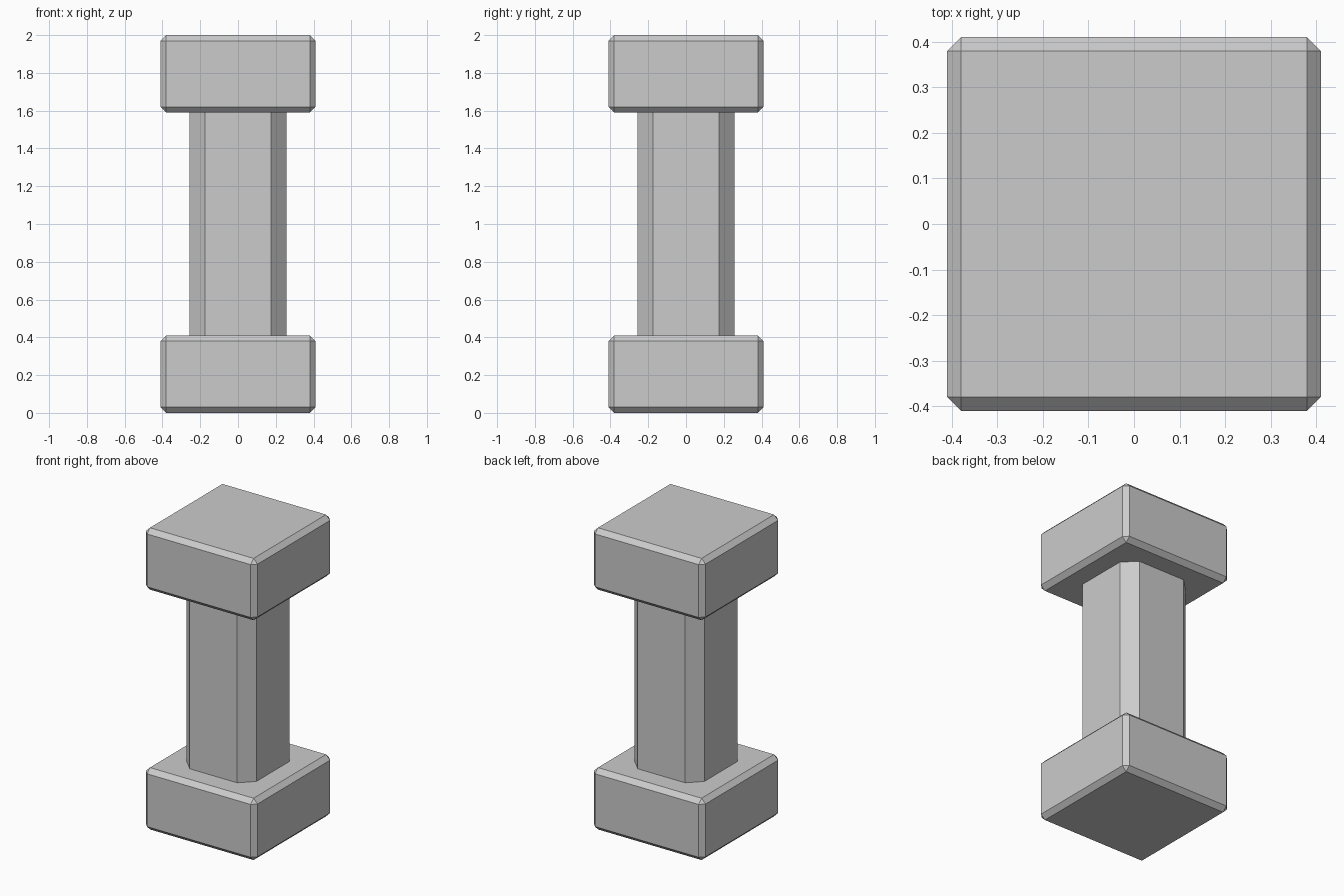
import bpy
import bmesh

if "Cube" in bpy.data.objects:
    bpy.data.objects.remove(bpy.data.objects["Cube"])


def chamfered_block(name, half, z0, z1, width, vertical_only=False):
    """Square block from z0 to z1 with flat single-segment chamfers."""
    bm = bmesh.new()
    bmesh.ops.create_cube(bm, size=1)
    for v in bm.verts:
        v.co.x *= 2 * half
        v.co.y *= 2 * half
        v.co.z = z1 if v.co.z > 0 else z0
    edges = [e for e in bm.edges if not vertical_only
             or abs(e.verts[0].co.z - e.verts[1].co.z) > 0.01]
    bmesh.ops.bevel(bm, geom=edges, offset=width, offset_type='OFFSET',
                    segments=1, profile=0.5, affect='EDGES')
    mesh = bpy.data.meshes.new(name)
    bm.to_mesh(mesh)
    bm.free()
    obj = bpy.data.objects.new(name, mesh)
    bpy.context.collection.objects.link(obj)
    return obj


# Foot and cap: matching blocks chamfered on every edge
chamfered_block("base_block", 0.41, 0.0, 0.41, 0.03)
chamfered_block("top_block", 0.41, 1.59, 2.0, 0.03)

# Shaft: square post with wide chamfers on its upright edges
chamfered_block("post_shaft", 0.257, 0.41, 1.59, 0.083, vertical_only=True)
